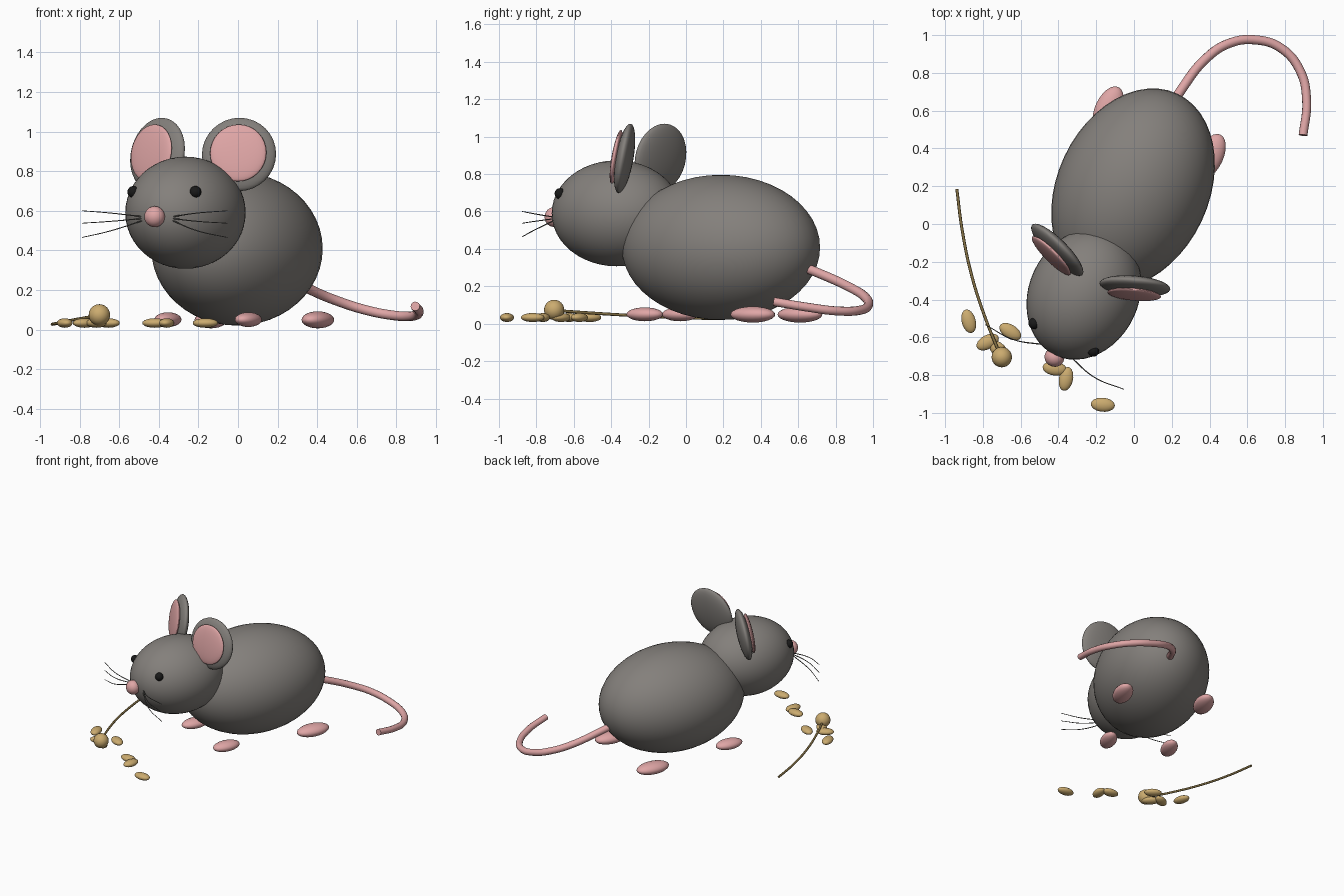
import bpy, bmesh
from math import radians
from mathutils import Matrix, Vector, Euler

if "Cube" in bpy.data.objects:
    bpy.data.objects.remove(bpy.data.objects["Cube"], do_unlink=True)


def material(name, rgb):
    mat = bpy.data.materials.new(name)
    mat.use_nodes = True
    mat.diffuse_color = (*rgb, 1)
    mat.node_tree.nodes["Principled BSDF"].inputs["Base Color"].default_value = (*rgb, 1)
    return mat


FUR = material("grey fur", (0.23, 0.215, 0.2))
PINK = material("pink skin", (0.74, 0.38, 0.38))
BLACK = material("eye black", (0.01, 0.01, 0.01))
HAIR = material("whisker grey", (0.12, 0.12, 0.11))
GRAIN = material("golden grain", (0.6, 0.41, 0.16))
STRAW = material("straw brown", (0.24, 0.17, 0.06))

# The animal is built facing -y, then turned as a whole; food stays in world space
WORLD = Matrix.Identity(4)
ANIMAL = Matrix.Translation((-0.005, 0.187, 0)) @ Matrix.Rotation(radians(-25), 4, "Z")


def finish(name, mesh, mat):
    mesh.materials.clear()
    mesh.materials.append(mat)
    for poly in mesh.polygons:
        poly.use_smooth = True
    obj = bpy.data.objects.new(name, mesh)
    bpy.context.collection.objects.link(obj)
    return obj


def ellipsoid(name, mat, loc, radii, frame=WORLD, turn=(0, 0, 0), segments=32):
    bm = bmesh.new()
    bmesh.ops.create_uvsphere(bm, u_segments=segments, v_segments=segments // 2, radius=1)
    bm.transform(Matrix.Diagonal((*radii, 1)))
    mesh = bpy.data.meshes.new(name)
    bm.to_mesh(mesh)
    bm.free()
    obj = finish(name, mesh, mat)
    rot = Euler([radians(a) for a in turn]).to_matrix().to_4x4()
    obj.matrix_world = frame @ Matrix.Translation(loc) @ rot
    return obj


def tube(name, mat, points, radius, frame=WORLD, tip=1.0, sides=4):
    curve = bpy.data.curves.new(name, "CURVE")
    curve.dimensions = "3D"
    curve.bevel_depth = radius
    curve.bevel_resolution = sides
    curve.resolution_u = 10
    curve.use_fill_caps = True
    spline = curve.splines.new("BEZIER")
    spline.bezier_points.add(len(points) - 1)
    for i, (bp, co) in enumerate(zip(spline.bezier_points, points)):
        bp.co = co
        bp.radius = 1 + (tip - 1) * i / (len(points) - 1)
        bp.handle_left_type = bp.handle_right_type = "AUTO"
    helper = bpy.data.objects.new(name + "_path", curve)
    bpy.context.collection.objects.link(helper)
    bpy.context.view_layer.update()
    deps = bpy.context.evaluated_depsgraph_get()
    mesh = bpy.data.meshes.new_from_object(helper.evaluated_get(deps))
    bpy.data.objects.remove(helper, do_unlink=True)
    obj = finish(name, mesh, mat)
    obj.matrix_world = frame
    bpy.context.view_layer.objects.active = obj
    bpy.ops.object.select_all(action="DESELECT")
    obj.select_set(True)
    bpy.ops.object.shade_smooth_by_angle(angle=radians(50))
    return obj


# Body, head and nose
ellipsoid("body", FUR, (0, 0, 0.408), (0.402, 0.555, 0.388), ANIMAL, segments=48)
ellipsoid("head", FUR, (0, -0.616, 0.59), (0.291, 0.358, 0.283), ANIMAL, segments=48)
ellipsoid("nose", PINK, (0, -0.985, 0.57), (0.053, 0.05, 0.053), ANIMAL, segments=24)

# Mirrored parts
for side, label in ((1, "left"), (-1, "right")):
    ellipsoid(label + "_eye", BLACK, (side * 0.173, -0.868, 0.695), (0.03, 0.03, 0.03),
              ANIMAL, segments=16)

    # Ear disc leaning back, with a pink disc on its front
    turn = (-10, 0, side * 20)
    ear = Vector((side * 0.227, -0.463, 0.884))
    facing = Euler([radians(a) for a in turn]).to_matrix() @ Vector((0, -0.045, 0))
    ellipsoid(label + "_ear", FUR, ear, (0.188, 0.045, 0.188), ANIMAL, turn)
    ellipsoid(label + "_inner_ear", PINK, ear + facing, (0.143, 0.022, 0.146), ANIMAL, turn)

    # Feet
    ellipsoid(label + "_front_foot", PINK, (side * 0.224, -0.345, 0.05),
              (0.058, 0.105, 0.037), ANIMAL, segments=24)
    ellipsoid(label + "_back_foot", PINK, (side * 0.298, 0.327, 0.049),
              (0.069, 0.128, 0.043), ANIMAL, segments=24)

    # Three whiskers fanning out from the snout
    for i, rise in enumerate((0.035, -0.028, -0.1)):
        path = [(side * 0.07, -0.945, 0.565 + rise * 0.1),
                (side * 0.24, -0.992, 0.565 + rise * 0.66),
                (side * 0.405, -0.983, 0.565 + rise)]
        tube(f"{label}_whisker_{i + 1}", HAIR, path, 0.0035, ANIMAL, tip=0.6, sides=1)

# Tail sweeping down and curling round
tube("tail", PINK, [(0.17, 0.58, 0.32), (0.25, 0.71, 0.27), (0.38, 0.875, 0.195),
                    (0.5, 0.955, 0.145), (0.64, 0.975, 0.1), (0.78, 0.93, 0.072),
                    (0.88, 0.81, 0.068), (0.914, 0.65, 0.088), (0.895, 0.47, 0.118)],
     0.026, tip=0.9)

# Straw stalk with a round grain at its end
tube("straw", STRAW, [(-0.938, 0.185, 0.027), (-0.91, -0.03, 0.032), (-0.86, -0.27, 0.043),
                      (-0.79, -0.49, 0.056), (-0.71, -0.69, 0.07)], 0.008, sides=2)
ellipsoid("round_grain", GRAIN, (-0.7, -0.705, 0.074), (0.054, 0.054, 0.054), segments=24)

# Scattered seeds: x, y, turn
seeds = [(-0.875, -0.515, -75), (-0.655, -0.57, -32), (-0.775, -0.625, 28), (-0.715, -0.668, -45),
         (-0.42, -0.765, -8), (-0.36, -0.82, 78), (-0.165, -0.957, -5)]
for i, (x, y, angle) in enumerate(seeds):
    ellipsoid(f"seed_{i + 1}", GRAIN, (x, y, 0.033), (0.064, 0.037, 0.024),
              turn=(0, 0, angle), segments=24)
